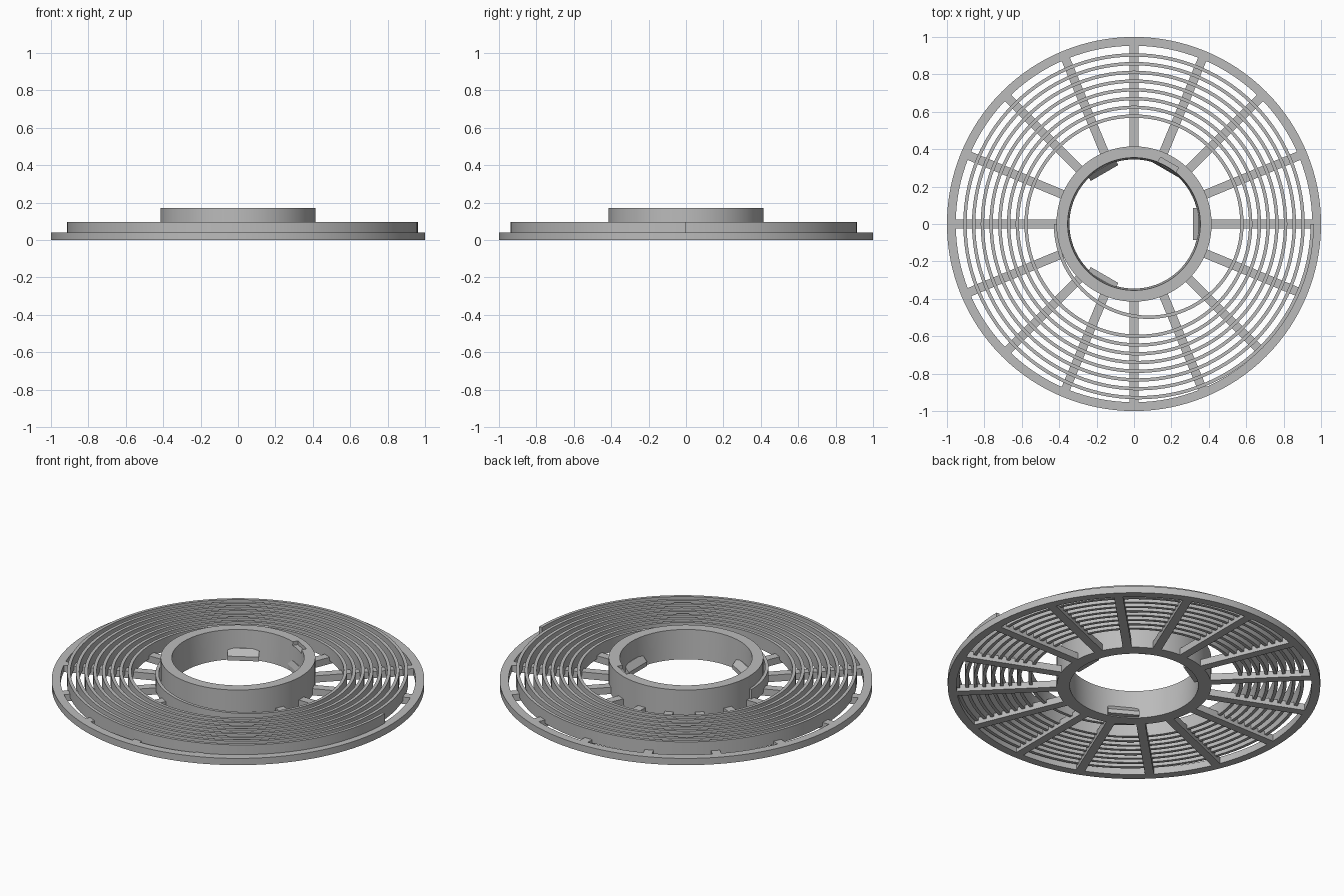
import bpy, bmesh, math
from mathutils import Matrix

cube = bpy.data.objects.get("Cube")
if cube:
    bpy.data.objects.remove(cube, do_unlink=True)

grey = bpy.data.materials.new("plain_grey")
grey.use_nodes = True
colour = (0.5, 0.5, 0.5, 1)
grey.diffuse_color = colour
grey.node_tree.nodes["Principled BSDF"].inputs["Base Color"].default_value = colour


def finish(bm, name, smooth=False):
    bmesh.ops.recalc_face_normals(bm, faces=bm.faces)
    mesh = bpy.data.meshes.new(name)
    bm.to_mesh(mesh)
    bm.free()
    mesh.materials.append(grey)
    obj = bpy.data.objects.new(name, mesh)
    bpy.context.collection.objects.link(obj)
    if smooth:
        bpy.ops.object.select_all(action='DESELECT')
        obj.select_set(True)
        bpy.context.view_layer.objects.active = obj
        bpy.ops.object.shade_smooth_by_angle(angle=math.radians(30))
    return obj


def lathe(name, profile, steps=128):
    """Spin a closed (radius, z) profile into a ring."""
    bm = bmesh.new()
    loops = []
    for i in range(steps):
        a = 2 * math.pi * i / steps
        loops.append([bm.verts.new((r * math.cos(a), r * math.sin(a), z)) for r, z in profile])
    n = len(profile)
    for i in range(steps):
        a, b = loops[i], loops[(i + 1) % steps]
        for j in range(n):
            k = (j + 1) % n
            bm.faces.new((a[j], b[j], b[k], a[k]))
    return finish(bm, name, True)


def prism(name, outline, width, angle):
    """Extrude a (radius, z) outline across its width and turn it about z."""
    bm = bmesh.new()
    ends = [[bm.verts.new((r, s * width / 2, z)) for r, z in outline] for s in (-1, 1)]
    n = len(outline)
    for end in ends:
        bm.faces.new(end)
    for j in range(n):
        k = (j + 1) % n
        bm.faces.new((ends[0][j], ends[0][k], ends[1][k], ends[1][j]))
    bm.transform(Matrix.Rotation(math.radians(angle), 4, 'Z'))
    return finish(bm, name)


def box_outline(r0, r1, z0, z1):
    return [(r0, z0), (r1, z0), (r1, z1), (r0, z1)]


# Flat rim and raised central hub
BASE = 0.04
lathe("outer_rim", box_outline(0.953, 1.0, 0, BASE))
hub = lathe("hub", [(0.345, 0), (0.415, 0), (0.415, 0.172), (0.355, 0.172)])

# Shallow notch in the top of the hub
cutter = prism("notch_cutter", box_outline(0.33, 0.38, 0.15, 0.2), 0.11, 60)
cutter.hide_render = True
cutter.hide_set(True)
cut = hub.modifiers.new("notch", 'BOOLEAN')
cut.operation = 'DIFFERENCE'
cut.solver = 'EXACT'
cut.object = cutter

# Spokes
SPOKES = 16
for i in range(SPOKES):
    prism(f"spoke_{i + 1}", box_outline(0.405, 0.96, 0, BASE), 0.048, 360 / SPOKES * i)

# Wedge catches inside the hub
for angle, inner in ((0, 0.315), (60, 0.335), (120, 0.315), (240, 0.315)):
    prism(f"catch_{angle}", [(inner, 0.005), (0.365, 0.005), (0.365, 0.065),
                             (0.345, 0.065), (inner, 0.03)], 0.17, angle)


# Spiral wall made of alternating half circles
def spiral_wall(turns=8, first=0.577, last=0.904, half=0.009, low=0.02, high=0.097, steps=56):
    radii = [first + (last - first) * i / (turns - 1) for i in range(turns)]
    lefts, rights = [0.42] + radii, radii + [0.953]
    arcs = []
    for left, right in zip(lefts, rights):
        arcs.append(((right - left) / 2, (right + left) / 2, math.pi))
        arcs.append((0, right, 0))
    arcs.pop()
    bm = bmesh.new()
    rows = []
    for index, (cx, radius, start) in enumerate(arcs):
        for i in range(1 if index else 0, steps + 1):
            a = start + math.pi * i / steps
            rows.append([bm.verts.new((cx + r * math.cos(a), r * math.sin(a), z))
                         for r, z in box_outline(radius - half, radius + half, low, high)])
    for a, b in zip(rows, rows[1:]):
        for j in range(4):
            k = (j + 1) % 4
            bm.faces.new((a[j], b[j], b[k], a[k]))
    bm.faces.new(rows[0])
    bm.faces.new(rows[-1])
    return finish(bm, "spiral_wall", True)


spiral_wall()
